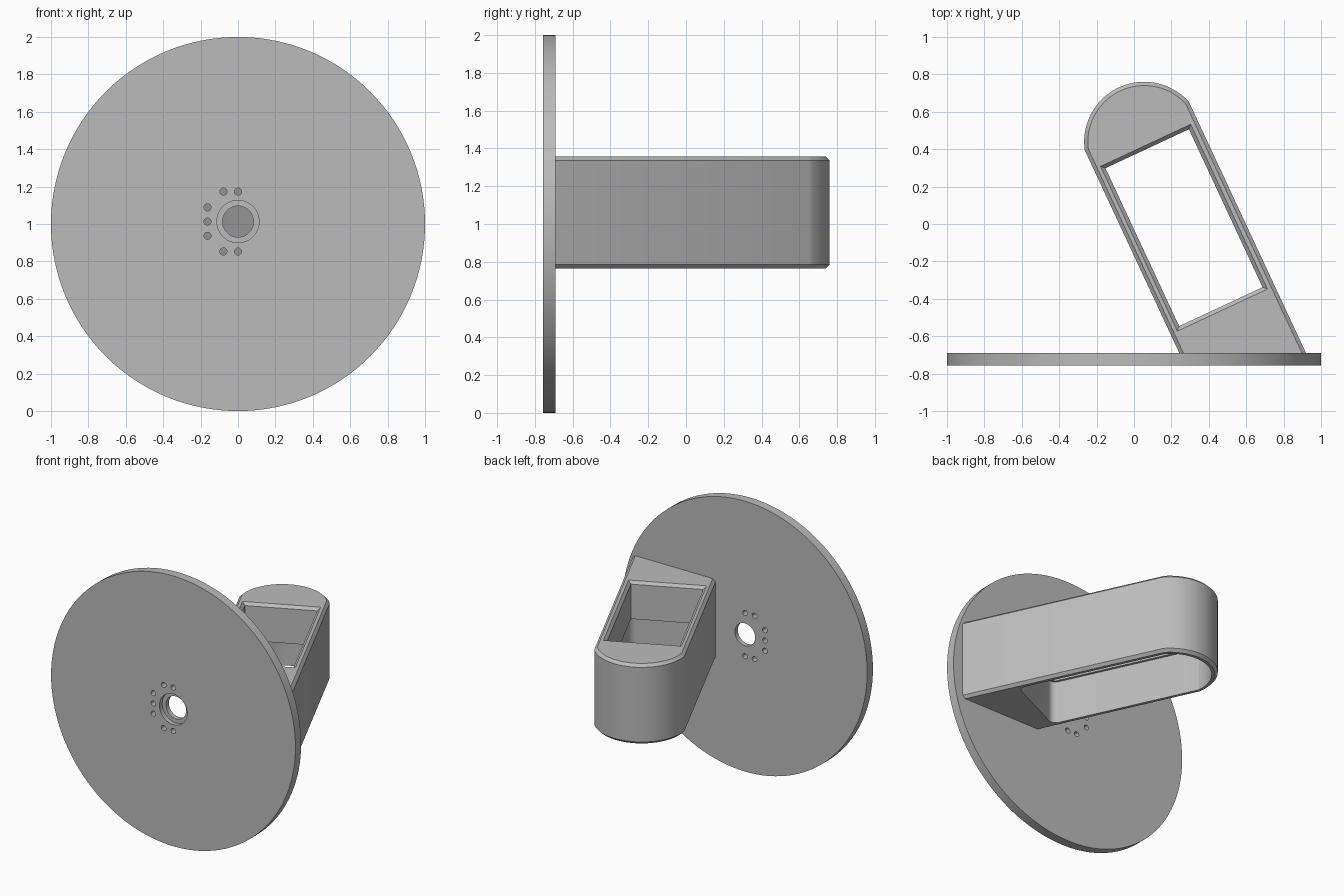
import bpy, bmesh
from math import sin, cos, pi, radians, sqrt
from mathutils import Matrix, Vector

if "Cube" in bpy.data.objects:
    bpy.data.objects.remove(bpy.data.objects["Cube"])

GREY = (0.5, 0.5, 0.5, 1)
mat = bpy.data.materials.new("plain_grey")
mat.use_nodes = True
mat.diffuse_color = GREY
mat.node_tree.nodes["Principled BSDF"].inputs["Base Color"].default_value = GREY

DISC_FRONT, DISC_BACK = -0.757, -0.69
BOTTOM, TOP, LEDGE = 0.765, 1.357, 1.08
CHAMFER = 0.02
TILT = radians(25)
MID, ARC_V = 0.235, 0.375        # arm centre line and end-arc centre, in arm axes
FACING = Matrix.Rotation(pi / 2, 3, "X")   # local z becomes -y


def loft(name, sections, turn=Matrix()):
    """Skin a closed solid through (height, outline) sections."""
    bm = bmesh.new()
    rings = [[bm.verts.new(turn @ Vector((x, y, h))) for x, y in outline]
             for h, outline in sections]
    for a, b in zip(rings, rings[1:]):
        for i in range(len(a)):
            j = (i + 1) % len(a)
            bm.faces.new((a[i], a[j], b[j], b[i]))
    bm.faces.new(rings[0][::-1])
    bm.faces.new(rings[-1])
    bmesh.ops.recalc_face_normals(bm, faces=bm.faces)
    mesh = bpy.data.meshes.new(name)
    bm.to_mesh(mesh)
    bm.free()
    mesh.materials.append(mat)
    obj = bpy.data.objects.new(name, mesh)
    bpy.context.collection.objects.link(obj)
    return obj


def cut(target, cutter):
    cutter.hide_render = True
    mod = target.modifiers.new("cut", "BOOLEAN")
    mod.operation, mod.solver, mod.object = "DIFFERENCE", "EXACT", cutter
    bpy.context.view_layer.objects.active = target
    bpy.ops.object.modifier_apply(modifier=mod.name)
    bpy.data.objects.remove(cutter)


def finish(obj):
    bpy.ops.object.select_all(action="DESELECT")
    obj.select_set(True)
    bpy.context.view_layer.objects.active = obj
    bpy.ops.object.shade_smooth_by_angle(angle=radians(20))


def circle(r, n, cx=0, cy=0):
    return [(cx + r * cos(2 * pi * i / n), cy + r * sin(2 * pi * i / n)) for i in range(n)]


def cylinder(name, x, z, r, front, back, n):
    return loft(name, [(-back, circle(r, n, x, z)), (-front, circle(r, n, x, z))],
                FACING.to_4x4())


def to_world(outline):
    return [(u * cos(TILT) - v * sin(TILT), u * sin(TILT) + v * cos(TILT)) for u, v in outline]


def arc_end(half, r, n=40):
    """Far end of the arm, from its right edge round to its left edge."""
    start = pi / 2 - (pi / 2 - math_acos(half / r))
    return [(MID + r * cos(a), ARC_V + r * sin(a))
            for a in (start + (pi - 2 * start) * i / n for i in range(n + 1))]


def math_acos(c):
    return Vector((1, 0)).angle(Vector((c, sqrt(max(0, 1 - c * c)))))


def arm_outline(inset):
    """Arm plan: arc at the far end, cut off inside the disc at the near end."""
    half, r = 0.307 - inset, 0.321 - inset
    hit = lambda u: (u, (DISC_BACK - 0.02 - u * sin(TILT)) / cos(TILT))
    return to_world([hit(MID + half)] + arc_end(half, r) + [hit(MID - half)])


def cavity_outline():
    """Lower cavity plan: arc at the far end, rounded corners at the near end."""
    half, near, r = 0.265, -0.62, 0.05
    pts = arc_end(half, 0.28)
    for side, first in ((-1, pi), (1, 1.5 * pi)):
        pts += [(MID + side * (half - r) + r * cos(first + k * pi / 16),
                 near + r + r * sin(first + k * pi / 16)) for k in range(9)]
    return to_world(pts)


def window_outline(inset):
    u0, u1, v0, v1 = -0.032 + inset, 0.5 - inset, -0.617 + inset, 0.355 - inset
    return to_world([(u0, v0), (u1, v0), (u1, v1), (u0, v1)])


# Round plate with a counterbored centre hole and small holes around it
disc = cylinder("round_plate", 0, 1, 1, DISC_FRONT, DISC_BACK, 128)
HOLE_Z = 1.013
cut(disc, cylinder("centre_hole", 0, HOLE_Z, 0.083, -0.9, -0.6, 48))
cut(disc, cylinder("counterbore", 0, HOLE_Z, 0.113, -0.9, -0.725, 48))
for x, dz in ((-0.163, 0), (-0.163, 0.076), (-0.163, -0.076),
              (-0.078, 0.16), (-0.078, -0.16), (0, 0.16), (0, -0.16)):
    cut(disc, cylinder("small_hole", x, HOLE_Z + dz, 0.019, -0.9, -0.6, 20))
finish(disc)

# Slanted hollow arm with chamfered rims
arm = loft("hollow_arm", [(BOTTOM, arm_outline(CHAMFER)),
                          (BOTTOM + CHAMFER, arm_outline(0)),
                          (TOP - CHAMFER, arm_outline(0)),
                          (TOP, arm_outline(CHAMFER))])
cut(arm, loft("lower_cavity", [(BOTTOM - 0.1, cavity_outline()), (LEDGE, cavity_outline())]))
cut(arm, loft("top_window", [(LEDGE - 0.1, window_outline(CHAMFER)),
                             (TOP - CHAMFER, window_outline(CHAMFER)),
                             (TOP + CHAMFER, window_outline(-CHAMFER))]))
finish(arm)
